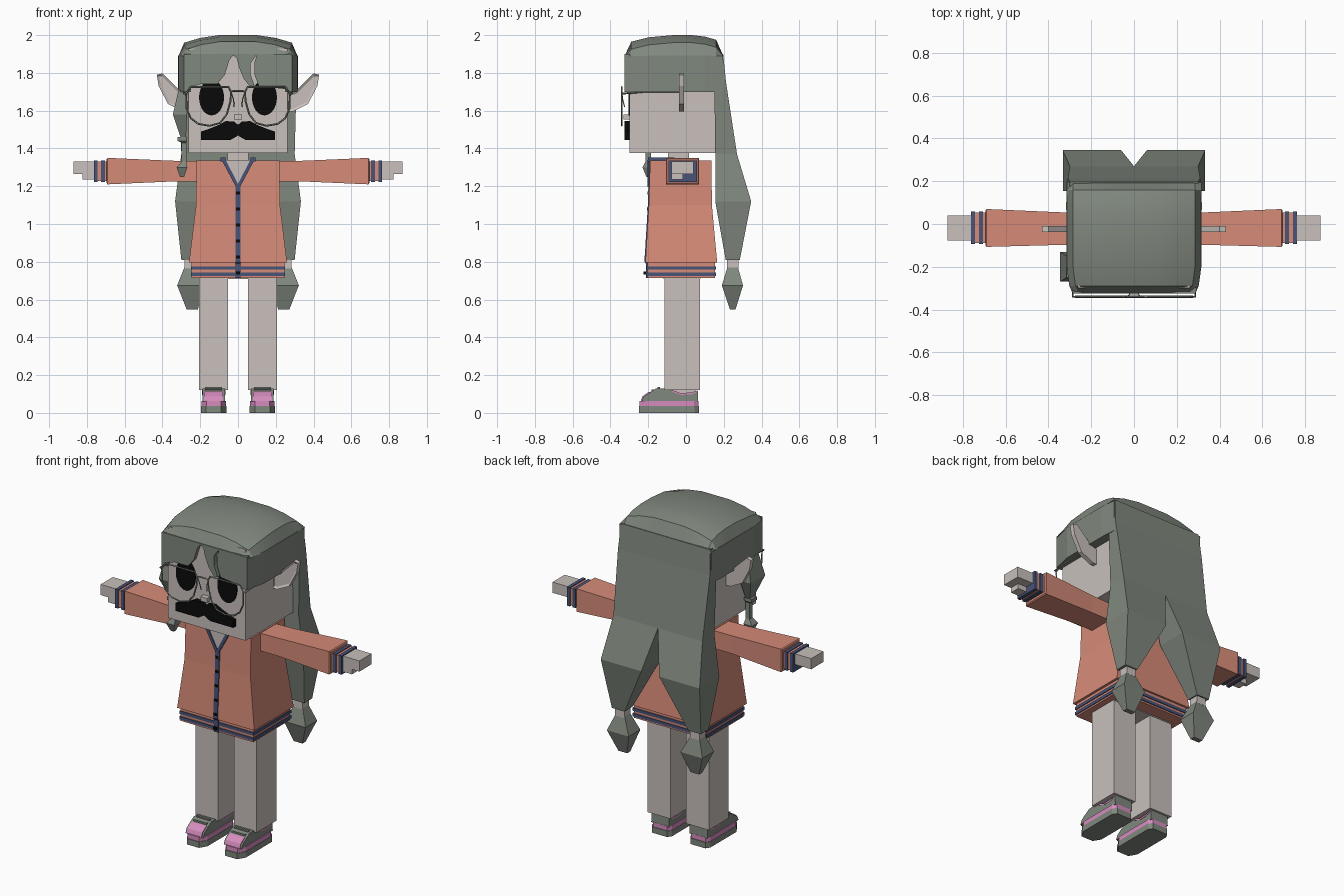
import bpy, bmesh, math
from mathutils import Vector

if "Cube" in bpy.data.objects:
    bpy.data.objects.remove(bpy.data.objects["Cube"])


def material(name, r, g, b):
    m = bpy.data.materials.new(name)
    m.use_nodes = True
    m.diffuse_color = (r, g, b, 1)
    m.node_tree.nodes["Principled BSDF"].inputs["Base Color"].default_value = (r, g, b, 1)
    return m


SKIN = material("pale skin", .58, .53, .505)
HAIR = material("grey green hair", .216, .246, .209)
ORANGE = material("coral cloth", .67, .258, .188)
NAVY = material("navy trim", .065, .089, .19)
PINK = material("pink shoe", .67, .262, .515)
BLACK = material("black", .003, .003, .003)


def finish(name, bm, mat, side=1):
    """Turn a bmesh into an object; side=-1 flips it across x."""
    for v in bm.verts:
        v.co.x *= side
    bmesh.ops.recalc_face_normals(bm, faces=bm.faces[:])
    me = bpy.data.meshes.new(name)
    bm.to_mesh(me)
    bm.free()
    ob = bpy.data.objects.new(name, me)
    me.materials.append(mat)
    bpy.context.collection.objects.link(ob)
    return ob


def skin_rings(bm, rings):
    rings = [[bm.verts.new(p) for p in r] for r in rings]
    n = len(rings[0])
    for a, b in zip(rings, rings[1:]):
        for i in range(n):
            j = (i + 1) % n
            bm.faces.new((a[i], a[j], b[j], b[i]))
    bm.faces.new(rings[-1])
    return bm.faces.new(rings[0])


def loft(name, mat, sections, side=1):
    """Stack rectangles given as x0, x1, y0, y1, z."""
    bm = bmesh.new()
    skin_rings(bm, [[(a, c, z), (b, c, z), (b, d, z), (a, d, z)] for a, b, c, d, z in sections])
    return finish(name, bm, mat, side)


def box(name, mat, x0, x1, y0, y1, z0, z1, side=1):
    return loft(name, mat, [(x0, x1, y0, y1, z0), (x0, x1, y0, y1, z1)], side)


def prism(name, mat, outline, axis, lo, hi, side=1, inset=0):
    """Extrude a 2D outline along an axis, optionally sinking its first face."""
    def place(p, t):
        c = list(p)
        c.insert(axis, t)
        return c
    bm = bmesh.new()
    cap = skin_rings(bm, [[place(p, t) for p in outline] for t in (lo, hi)])
    if inset:
        bmesh.ops.recalc_face_normals(bm, faces=bm.faces[:])
        bmesh.ops.inset_region(bm, faces=[cap], thickness=inset, depth=-.008)
    return finish(name, bm, mat, side)


def wire(name, mat, points, closed=False, side=1, radius=.005):
    cu = bpy.data.curves.new(name, 'CURVE')
    cu.dimensions = '3D'
    cu.bevel_depth = radius
    cu.bevel_resolution = 0
    sp = cu.splines.new('POLY')
    sp.points.add(len(points) - 1)
    for p, (x, y, z) in zip(sp.points, points):
        p.co = (x * side, y, z, 1)
    sp.use_cyclic_u = closed
    ob = bpy.data.objects.new(name, cu)
    cu.materials.append(mat)
    bpy.context.collection.objects.link(ob)
    bpy.ops.object.select_all(action='DESELECT')
    ob.select_set(True)
    bpy.context.view_layer.objects.active = ob
    bpy.ops.object.convert(target='MESH')


# Head, neck and face
box("head", SKIN, -.262, .262, -.3, .155, 1.375, 1.93)
box("neck", SKIN, -.055, .055, -.095, .015, 1.3, 1.38)
box("nose", SKIN, -.022, .022, -.33, -.29, 1.553, 1.58)
half = [(.02, 1.542), (.065, 1.545), (.1, 1.525), (.15, 1.505), (.195, 1.49), (.195, 1.445), (.04, 1.445)]
prism("moustache", BLACK, [(0, 1.525)] + half + [(0, 1.468)] + [(-x, z) for x, z in reversed(half)], 1, -.325, -.295)

# Crown of the hair: a domed grid
xs = [-.315, -.285, -.2, -.1, .1, .2, .285, .315]
ys = [-.325, -.29, -.2, -.07, .03, .1, .16, .197]
dx = [0, .04, .015, 0, 0, .015, .04, 0]
dy = [0, .035, .012, 0, 0, .008, .025, 0]
bm = bmesh.new()
grid = []
for j, y in enumerate(ys):
    row = []
    for i, x in enumerate(xs):
        rim = i in (0, 7) or j in (0, 7)
        row.append(bm.verts.new((x * (.91 if j == 0 else .96 if j == 1 else 1), y, 1.89 if rim else 2 - dx[i] - dy[j])))
    grid.append(row)
for j in range(7):
    for i in range(7):
        bm.faces.new((grid[j][i], grid[j][i + 1], grid[j + 1][i + 1], grid[j + 1][i]))
bmesh.ops.holes_fill(bm, edges=[e for e in bm.edges if e.is_boundary], sides=0)
crown = finish("hair_crown", bm, HAIR)
bpy.context.view_layer.objects.active = crown
crown.select_set(True)
bpy.ops.object.shade_smooth_by_angle(angle=math.radians(25))

# Fringe with two partings
fringe = [(-.287, 1.9), (-.287, 1.71), (-.2, 1.74), (-.11, 1.74), (-.07, 1.79), (-.045, 1.87), (-.025, 1.893),
          (-.005, 1.875), (.005, 1.83), (.03, 1.77), (.065, 1.725), (.09, 1.725), (.067, 1.79), (.066, 1.85),
          (.1, 1.897), (.086, 1.85), (.088, 1.79), (.11, 1.73), (.2, 1.72), (.287, 1.71), (.287, 1.9)]
prism("fringe", HAIR, fringe, 1, -.325, -.285)

# Back hair and the lock hanging at the right temple
loft("back_hair", HAIR, [(-.3, .3, .145, .197, 1.9), (-.31, .31, .15, .212, 1.75), (-.3, .3, .155, .27, 1.37)])
loft("temple_lock", HAIR, [(.28, .315, -.25, -.15, 1.71), (.27, .345, -.27, -.13, 1.58), (.275, .305, -.22, -.18, 1.46)], -1)
loft("temple_lock_end", HAIR, [(.27, .32, -.225, -.175, 1.46), (.27, .32, -.225, -.175, 1.44), (.273, .298, -.215, -.185, 1.43),
     (.273, .298, -.215, -.185, 1.33), (.268, .325, -.23, -.17, 1.3), (.285, .308, -.21, -.19, 1.25)], -1)

# Torso, hem and neckline
loft("jacket", ORANGE, [(-.26, .26, -.215, .165, .795), (-.222, .222, -.197, .137, 1.1), (-.22, .22, -.19, .135, 1.335)])
box("hem", ORANGE, -.245, .245, -.203, .153, .715, .796)
for z in (.725, .758):
    box("hem_stripe", NAVY, -.25, .25, -.208, .158, z, z + .018)
box("hips", SKIN, -.206, .206, -.118, .078, .71, .74)
prism("neckline_skin", SKIN, [(-.07, 1.338), (.07, 1.338), (0, 1.21)], 1, -.197, -.18)
loft("button_strip", NAVY, [(-.014, .014, y, -.17, z) for y, z in
     ((-.213, .715), (-.213, .79), (-.22, .8), (-.202, 1.1), (-.199, 1.21))])
for k in range(6):
    z = 1.165 - k * .085
    y = -.204 - max(0, 1.1 - z) * .06
    box("button", BLACK, -.01, .01, y, y + .02, z - .008, z + .008)

FOOT = .129  # centre of each foot
for s, tag in ((1, "left_"), (-1, "right_")):
    # Ear, eye and glasses
    prism(tag + "ear", SKIN, [(.255, 1.69), (.3, 1.7), (.4, 1.797), (.43, 1.79), (.42, 1.73), (.37, 1.635), (.29, 1.595), (.255, 1.595)],
          1, -.037, -.01, s, .014)
    ring = [i * math.tau / 32 for i in range(32)]
    prism(tag + "eye", BLACK, [(.14 + .066 * math.cos(a), 1.67 + .095 * math.sin(a)) for a in ring], 1, -.305, -.296, s)
    lens = [(.05, 1.725), (.25, 1.725), (.275, 1.69), (.272, 1.61), (.25, 1.56), (.21, 1.53), (.15, 1.52), (.095, 1.535), (.06, 1.58), (.04, 1.65), (.037, 1.7)]
    wire(tag + "lens_rim", HAIR, [(x, -.34, z) for x, z in lens], True, s)
    wire(tag + "bridge", HAIR, [(.037, -.34, 1.7), (.022, -.34, 1.705), (0, -.34, 1.705)], False, s)
    wire(tag + "nose_pad", HAIR, [(.037, -.34, 1.7), (.024, -.335, 1.66), (.02, -.325, 1.62)], False, s, .003)
    wire(tag + "temple", HAIR, [(.272, -.34, 1.69), (.287, -.34, 1.69), (.287, -.23, 1.7), (.28, -.03, 1.7)], False, s)

    # Hair side panel, tail, tie and bulb
    prism(tag + "hair_side", HAIR, [(.25, -.325), (.287, -.325), (.315, -.2), (.317, .1), (.31, .197), (.255, .197), (.255, -.28)], 2, 1.7, 1.893, s)
    loft(tag + "tail", HAIR, [(0, .3, .155, .27, 1.37), (.06, .333, .155, .345, 1.12), (.215, .3, .21, .285, .81)], s)
    box(tag + "tail_tie", SKIN, .222, .284, .217, .277, .765, .812, s)
    loft(tag + "tail_bulb", HAIR, [(.225, .28, .222, .272, .78), (.175, .322, .19, .302, .675), (.213, .272, .232, .262, .548)], s)

    # Collar trim
    prism(tag + "collar_trim", NAVY, [(.066, 1.34), (.087, 1.34), (.01, 1.195), (0, 1.195), (0, 1.213)], 1, -.203, -.185, s)
    box(tag + "collar_top", NAVY, .066, .092, -.2, -.06, 1.33, 1.352, s)

    # Sleeve, striped cuff and hand
    prism_ends = [(.2, -.098, .053, 1.225, 1.332), (.35, -.098, .055, 1.225, 1.335), (.69, -.107, .07, 1.21, 1.35), (.695, -.1, .063, 1.216, 1.344)]
    bm = bmesh.new()
    skin_rings(bm, [[(x, a, c), (x, b, c), (x, b, d), (x, a, d)] for x, a, b, c, d in prism_ends])
    finish(tag + "sleeve", bm, ORANGE, s)
    box(tag + "cuff", ORANGE, .69, .755, -.088, .053, 1.228, 1.332, s)
    for x in (.705, .743):
        box(tag + "cuff_stripe", NAVY, x, x + .02, -.093, .058, 1.223, 1.337, s)
    box(tag + "hand", SKIN, .75, .872, -.077, .04, 1.265, 1.33, s)
    box(tag + "thumb", SKIN, .75, .822, -.077, -.015, 1.235, 1.266, s)

    # Leg and shoe
    box(tag + "leg", SKIN, .053, .206, -.115, .075, .12, .72, s)
    box(tag + "ankle", SKIN, FOOT - .045, FOOT + .045, -.09, .05, .06, .121, s)
    plan = [(-.04, -.25), (.04, -.25), (.067, -.205), (.067, .045), (.05, .07), (-.05, .07), (-.067, .045), (-.067, -.205)]

    def layer(name, mat, k, lo, hi):
        prism(tag + name, mat, [(FOOT + x * k, -.09 + (y + .09) * k) for x, y in plan], 2, lo, hi, s)
    layer("sole", HAIR, 1, 0, .036)
    layer("shoe_stripe", PINK, .975, .036, .064)
    prism(tag + "shoe_upper", HAIR, [(-.235, .06), (-.225, .085), (-.2, .103), (-.16, .128), (-.125, .13), (-.08, .12), (-.03, .1),
          (.03, .103), (.062, .12), (.065, .06)], 0, FOOT - .06, FOOT + .06, s)
    prism(tag + "toe_cap", PINK, [(-.241, .06), (-.23, .088), (-.203, .107), (-.188, .113), (-.188, .06)], 0, FOOT - .05, FOOT + .05, s)
    prism(tag + "shoe_collar", PINK, [(-.075, .113), (-.03, .095), (.03, .098), (.06, .113), (.06, .119), (.03, .108), (-.03, .105), (-.075, .122)],
          0, FOOT - .062, FOOT + .062, s)
    for y, z in ((-.175, .12), (-.145, .131)):
        box(tag + "lace", HAIR, FOOT - .045, FOOT + .045, y - .007, y + .007, z - .005, z + .005, s)
